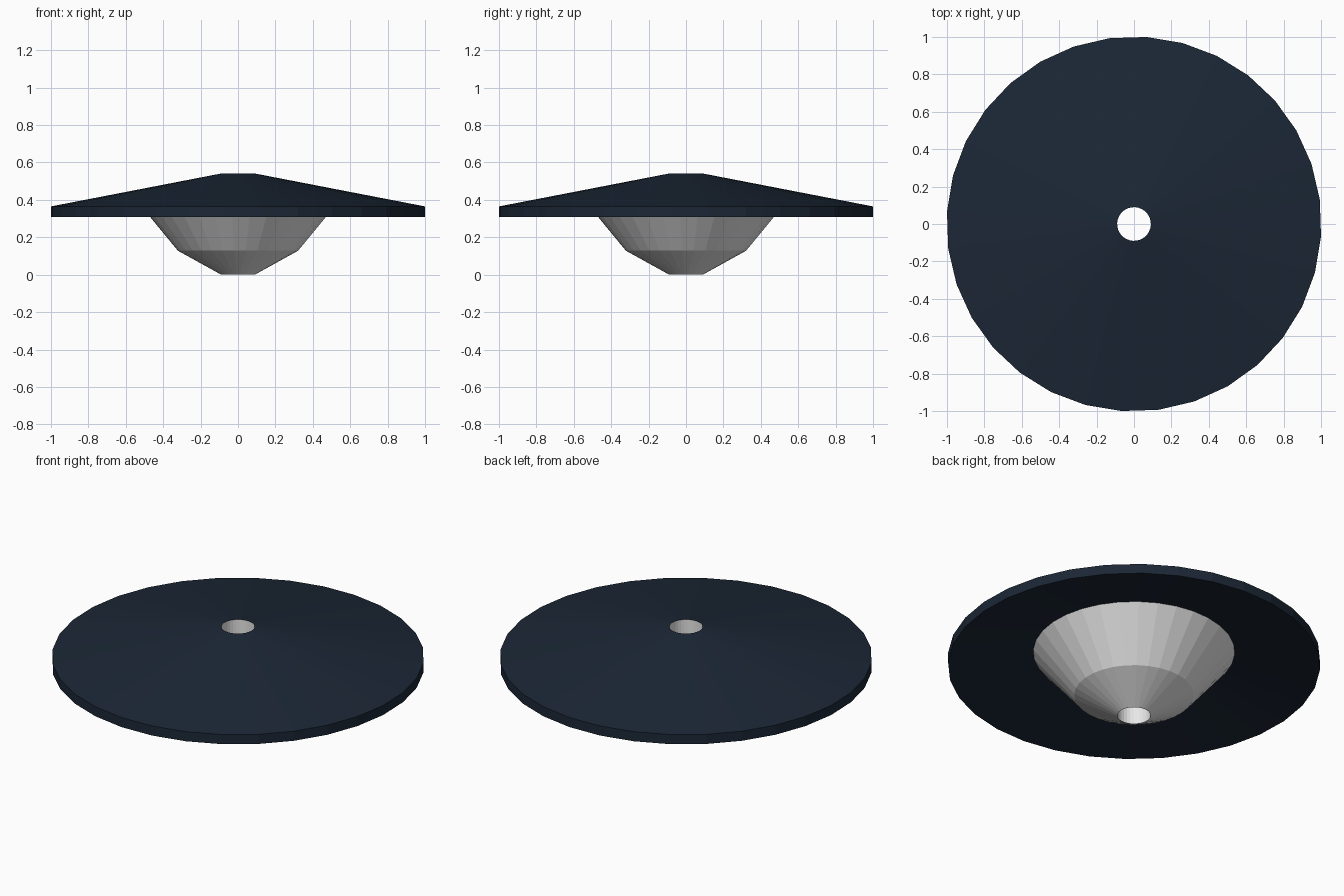
import bpy, bmesh, math

cube = bpy.data.objects.get("Cube")
if cube:
    bpy.data.objects.remove(cube, do_unlink=True)

SIDES = 32
PHASE = math.radians(7.5)
HOLE = 0.09
RIM = 1.002
JOINT = (0.543, 0.396)  # where the lower cone meets the canopy


def material(name, color):
    mat = bpy.data.materials.new(name)
    mat.use_nodes = True
    mat.diffuse_color = (*color, 1)
    bsdf = mat.node_tree.nodes["Principled BSDF"]
    bsdf.inputs["Base Color"].default_value = (*color, 1)
    bsdf.inputs["Roughness"].default_value = 0.6
    return mat


def lathe(name, profile, mat):
    """Revolve an open (radius, height) profile about z."""
    bm = bmesh.new()
    rings = []
    for r, z in profile:
        angles = [PHASE + math.tau * i / SIDES for i in range(SIDES)]
        rings.append([bm.verts.new((r * math.cos(a), r * math.sin(a), z)) for a in angles])
    for low, high in zip(rings, rings[1:]):
        for i in range(SIDES):
            j = (i + 1) % SIDES
            bm.faces.new((low[i], low[j], high[j], high[i]))
    mesh = bpy.data.meshes.new(name)
    bm.to_mesh(mesh)
    bm.free()
    mesh.materials.append(mat)
    obj = bpy.data.objects.new(name, mesh)
    bpy.context.collection.objects.link(obj)
    return obj


navy = material("dark navy", (0.011, 0.020, 0.036))
grey = material("light grey", (0.8, 0.8, 0.8))

# Wide shallow disc: hollow conical underside, thin rim, conical top
lathe("canopy", [JOINT, (RIM, 0.308), (RIM, 0.365), (HOLE, 0.541)], navy)

# Stepped cone underneath, rising into the hollow of the canopy
lathe("lower_cone", [(HOLE, 0.0), (0.322, 0.128), JOINT], grey)

# Inner wall of the central bore, facing the axis
lathe("bore_wall", [(HOLE, 0.541), (HOLE, 0.0)], grey)
